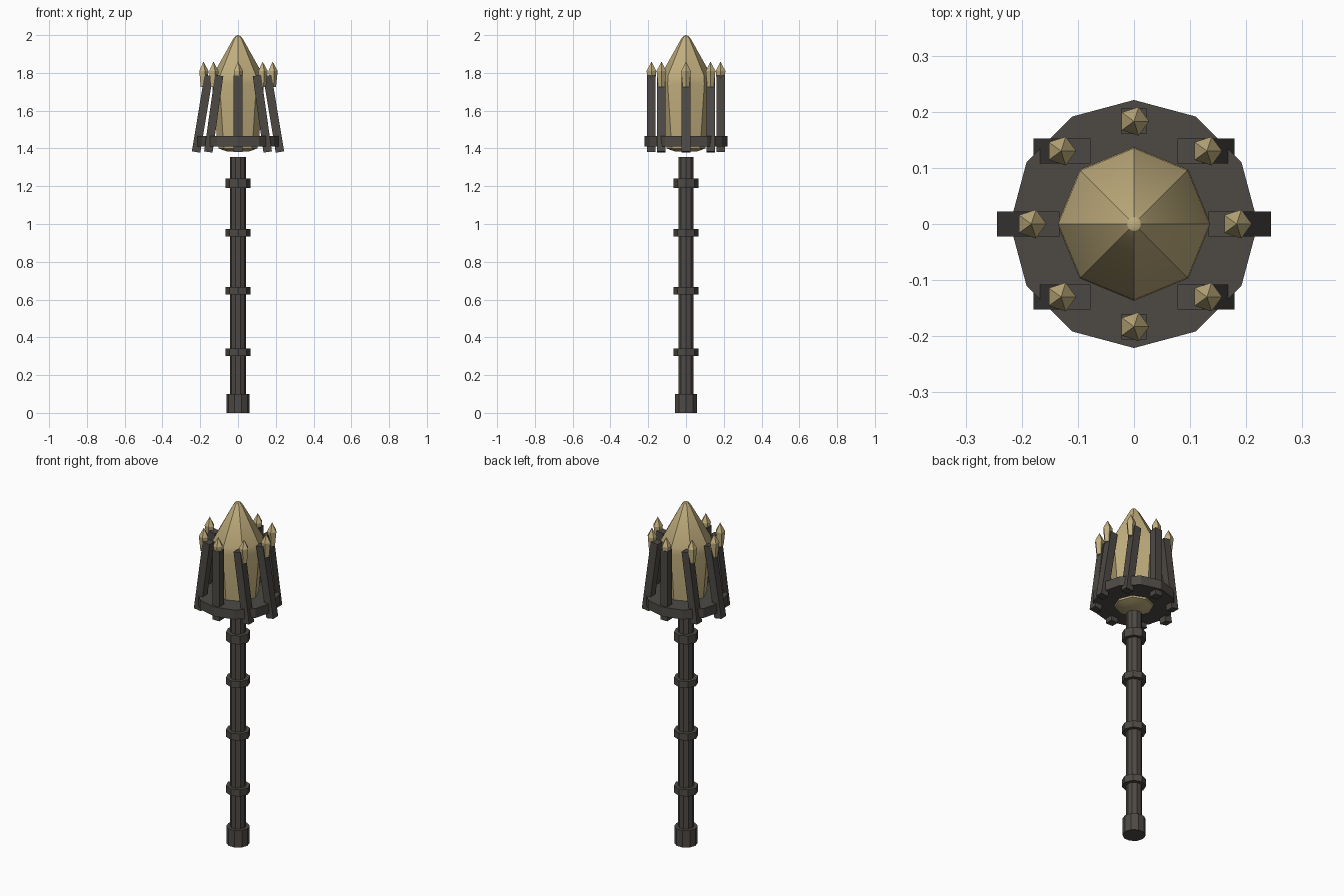
import bpy, bmesh, math
from mathutils import Matrix

if "Cube" in bpy.data.objects:
    bpy.data.objects.remove(bpy.data.objects["Cube"])


def material(name, rgb):
    m = bpy.data.materials.new(name)
    m.diffuse_color = (*rgb, 1)
    m.use_nodes = True
    m.node_tree.nodes["Principled BSDF"].inputs["Base Color"].default_value = m.diffuse_color
    return m


IRON = material("dark iron", (0.075, 0.068, 0.060))
GOLD = material("pale gold", (0.54, 0.43, 0.21))


def finish(name, bm, mat, smooth=0):
    bmesh.ops.recalc_face_normals(bm, faces=bm.faces)
    me = bpy.data.meshes.new(name)
    bm.to_mesh(me)
    bm.free()
    me.materials.append(mat)
    ob = bpy.data.objects.new(name, me)
    bpy.context.collection.objects.link(ob)
    if smooth:
        bpy.ops.object.select_all(action='DESELECT')
        ob.select_set(True)
        bpy.context.view_layer.objects.active = ob
        bpy.ops.object.shade_smooth_by_angle(angle=math.radians(smooth))
    return ob


def turned(name, profile, sides, mat, x=0, y=0, smooth=0):
    """Stack of polygon rings from (radius, z) pairs, first corner on +x."""
    bm = bmesh.new()
    rings = []
    for r, z in profile:
        if r == 0:
            rings.append([bm.verts.new((x, y, z))])
        else:
            rings.append([bm.verts.new((x + r * math.cos(2 * math.pi * i / sides),
                                        y + r * math.sin(2 * math.pi * i / sides), z))
                          for i in range(sides)])
    for a, b in zip(rings, rings[1:]):
        for i in range(sides):
            j = (i + 1) % sides
            if len(b) == 1:
                bm.faces.new((a[i], a[j], b[0]))
            else:
                bm.faces.new((a[i], a[j], b[j], b[i]))
    bm.faces.new(rings[0])
    if len(rings[-1]) > 1:
        bm.faces.new(rings[-1])
    return finish(name, bm, mat, smooth)


def prong(name, x_low, x_high, y):
    """Square bar leaning in x only."""
    z_low, z_high, width = 1.381, 1.786, 0.045
    lean = math.atan2(x_high - x_low, z_high - z_low)
    length = math.hypot(x_high - x_low, z_high - z_low)
    bm = bmesh.new()
    bmesh.ops.create_cube(bm, size=1, matrix=(
        Matrix.Translation(((x_low + x_high) / 2, y, (z_low + z_high) / 2))
        @ Matrix.Rotation(lean, 4, 'Y')
        @ Matrix.Diagonal((width, width, length, 1))))
    return finish(name, bm, IRON)


# Handle: shaft, pommel and grip rings
turned("shaft", [(0.043, 0.02), (0.043, 1.355)], 10, IRON)
turned("pommel", [(0.062, 0), (0.062, 0.10)], 10, IRON)
for low, high in [(0.30, 0.34), (0.627, 0.667), (0.935, 0.973), (1.19, 1.24)]:
    turned("grip_ring", [(0.065, low), (0.065, high)], 8, IRON)

# Head: collar plate and the large crystal through it
turned("collar", [(0.221, 1.41), (0.221, 1.465)], 12, IRON)
turned("crystal", [(0.055, 1.383), (0.103, 1.40), (0.112, 1.46), (0.137, 1.74),
                   (0.135, 1.785), (0.027, 1.978), (0.013, 1.995), (0, 2.0)],
       8, GOLD, smooth=30)

# Ring of eight leaning prongs, each with a small pointed tip
for sx, sy in [(1, 0), (-1, 0), (0, 1), (0, -1), (1, 1), (1, -1), (-1, 1), (-1, -1)]:
    if sx and sy:
        x_low, x_high, reach = 0.157, 0.100, 0.130
    else:
        x_low, x_high, reach = 0.222, 0.155, 0.183
    prong("prong", sx * x_low, sx * x_high, sy * reach)
    turned("prong_tip", [(0.018, 1.725), (0.027, 1.81), (0, 1.86)], 5, GOLD,
           sx * reach, sy * reach)
